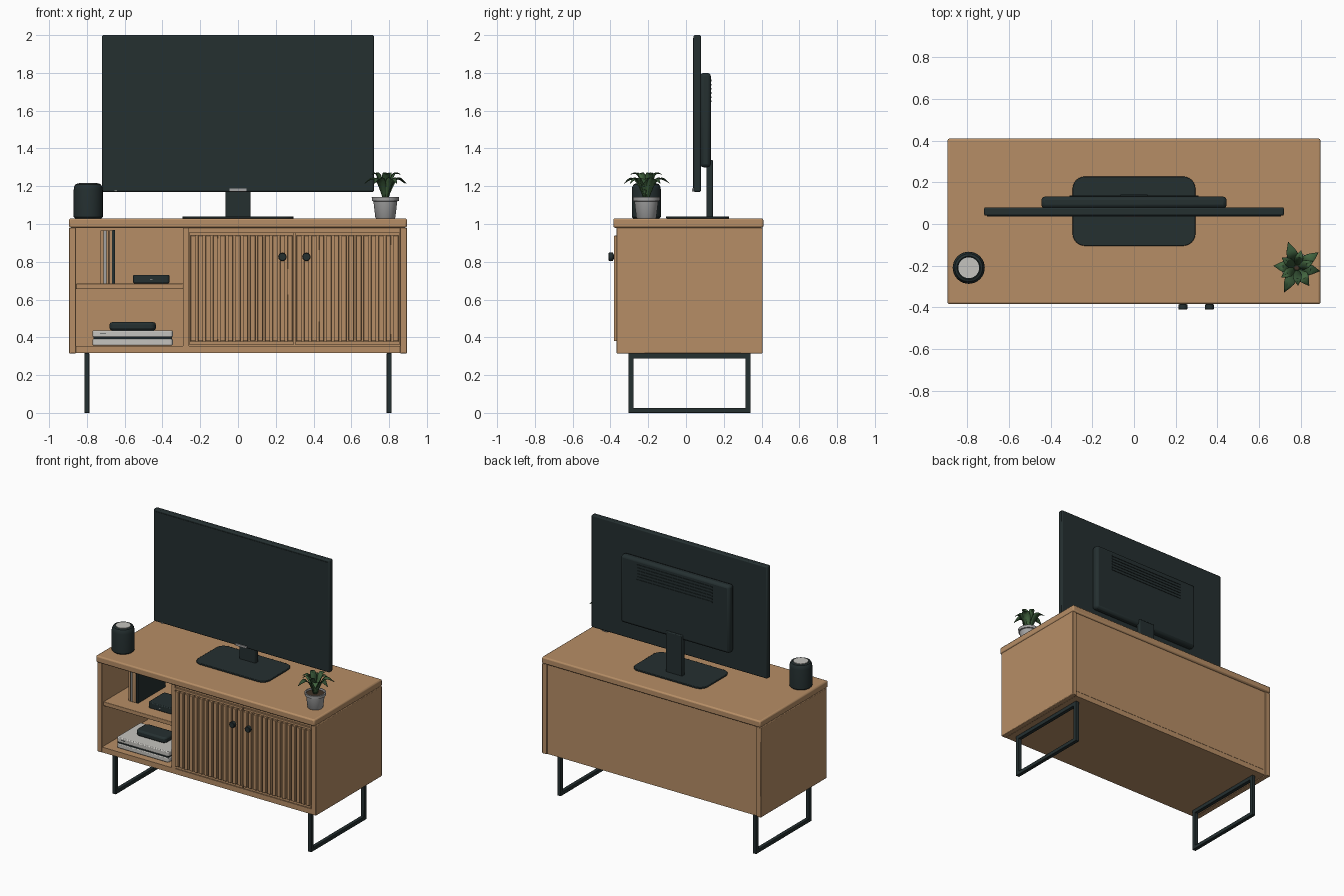
import bpy, bmesh, math
from mathutils import Vector

if "Cube" in bpy.data.objects:
    bpy.data.objects.remove(bpy.data.objects["Cube"])


def material(name, rgb):
    m = bpy.data.materials.new(name)
    m.diffuse_color = (*rgb, 1)
    m.use_nodes = True
    m.node_tree.nodes["Principled BSDF"].inputs["Base Color"].default_value = m.diffuse_color
    return m


WOOD = material("oak wood", (0.47, 0.27, 0.132))
DARK = material("dark charcoal", (0.018, 0.029, 0.03))
LIGHT = material("light grey", (0.56, 0.55, 0.52))
POT = material("pot grey", (0.36, 0.36, 0.36))
LEAF = material("leaf green", (0.055, 0.13, 0.05))
LEAF2 = material("deep leaf green", (0.035, 0.085, 0.035))
SOIL = material("soil brown", (0.05, 0.032, 0.02))


def finish(name, bm, mat, smooth=True):
    bmesh.ops.recalc_face_normals(bm, faces=bm.faces)
    me = bpy.data.meshes.new(name)
    bm.to_mesh(me)
    bm.free()
    me.materials.append(mat)
    ob = bpy.data.objects.new(name, me)
    bpy.context.collection.objects.link(ob)
    if smooth:
        bpy.ops.object.select_all(action='DESELECT')
        ob.select_set(True)
        bpy.context.view_layer.objects.active = ob
        bpy.ops.object.shade_smooth_by_angle(angle=math.radians(35))
    return ob


def box(name, x, y, z, mat, bevel=0.0, corner=0.0, axis=2):
    """Box from ranges; corner rounds the edges along axis, bevel softens all edges."""
    bm = bmesh.new()
    bmesh.ops.create_cube(bm, size=1)
    for v in bm.verts:
        v.co = [r[0] + (c + 0.5) * (r[1] - r[0]) for c, r in zip(v.co, (x, y, z))]
    if corner:
        edges = [e for e in bm.edges
                 if abs((e.verts[0].co - e.verts[1].co).normalized()[axis]) > 0.9]
        bmesh.ops.bevel(bm, geom=edges, offset=corner, segments=6, profile=0.5, affect='EDGES')
    ob = finish(name, bm, mat, bool(corner or bevel))
    if bevel:
        mod = ob.modifiers.new("soft edges", 'BEVEL')
        mod.width = bevel
        mod.segments = 2
        mod.limit_method = 'ANGLE'
        mod.angle_limit = math.radians(40)
    return ob


def lathe(name, profile, loc, mat, sides=32, along_y=False):
    """Spin (radius, height) points about an upright axis, or about -y."""
    bm = bmesh.new()
    rings = []
    for r, h in profile:
        ring = []
        for i in range(sides):
            a = 2 * math.pi * i / sides
            p = Vector((r * math.cos(a), r * math.sin(a), h))
            if along_y:
                p = Vector((p.x, -p.z, p.y))
            ring.append(bm.verts.new(p + Vector(loc)))
        rings.append(ring)
    for a, b in zip(rings, rings[1:]):
        for i in range(sides):
            j = (i + 1) % sides
            bm.faces.new((a[i], a[j], b[j], b[i]))
    bm.faces.new(rings[0])
    bm.faces.new(rings[-1])
    return finish(name, bm, mat)


# Cabinet carcass
box("cabinet_top", (-0.895, 0.895), (-0.385, 0.41), (0.98, 1.03), WOOD, 0.01)
for s, side in ((-1, "left"), (1, "right")):
    box(f"{side}_panel", sorted((s * 0.895, s * 0.857)), (-0.368, 0.405), (0.315, 0.98), WOOD, 0.004)
box("cabinet_bottom", (-0.857, 0.857), (-0.365, 0.395), (0.316, 0.355), WOOD)
box("back_panel", (-0.857, 0.857), (0.375, 0.397), (0.355, 0.979), WOOD)
box("divider", (-0.29, -0.26), (-0.365, 0.375), (0.355, 0.98), WOOD)
box("shelf", (-0.857, -0.29), (-0.35, 0.375), (0.655, 0.685), WOOD, 0.003)
box("door_rail", (-0.26, 0.857), (-0.355, -0.33), (0.955, 0.98), WOOD)

# Slatted doors
for x0, side in ((-0.257, "left"), (0.304, "right")):
    x1 = x0 + 0.552
    box(f"{side}_door_panel", (x0, x1), (-0.358, -0.335), (0.36, 0.955), WOOD)
    box(f"{side}_door_top_rail", (x0, x1), (-0.368, -0.358), (0.94, 0.955), WOOD)
    box(f"{side}_door_bottom_rail", (x0, x1), (-0.368, -0.358), (0.36, 0.378), WOOD)
    pitch = 0.552 / 14
    for i in range(14):
        c = x0 + (i + 0.5) * pitch
        box(f"{side}_door_slat_{i + 1}", (c - 0.0135, c + 0.0135), (-0.382, -0.358),
            (0.38, 0.938), WOOD, 0.003)
for x, side in ((0.235, "left"), (0.362, "right")):
    lathe(f"{side}_knob", [(0.012, 0), (0.012, 0.012), (0.022, 0.016), (0.022, 0.036), (0.019, 0.04)],
          (x, -0.371, 0.826), DARK, 24, True)

# Rectangular loop legs
for x, side in ((-0.8, "left"), (0.8, "right")):
    xr = (x - 0.0135, x + 0.0135)
    box(f"{side}_leg_foot", xr, (-0.305, 0.342), (0, 0.027), DARK, 0.002)
    box(f"{side}_leg_top", xr, (-0.305, 0.342), (0.288, 0.316), DARK, 0.002)
    box(f"{side}_leg_front", xr, (-0.305, -0.278), (0.02, 0.3), DARK, 0.002)
    box(f"{side}_leg_back", xr, (0.315, 0.342), (0.02, 0.3), DARK, 0.002)

# Television
box("screen_body", (-0.72, 0.72), (0.04, 0.08), (1.17, 2.0), DARK, 0.008)
box("screen_glass", (-0.705, 0.705), (0.037, 0.041), (1.19, 1.985), DARK)
box("screen_rear_housing", (-0.445, 0.445), (0.075, 0.132), (1.3, 1.8), DARK, 0.018)
for i in range(6):
    z = 1.645 + i * 0.022
    box(f"rear_vent_{i + 1}", (-0.31, 0.31), (0.13, 0.136), (z, z + 0.009), DARK)
box("chin_plate", (-0.045, 0.045), (0.033, 0.042), (1.172, 1.187), POT)
box("status_light", (-0.655, -0.64), (0.036, 0.042), (1.171, 1.177), LIGHT)
box("stand_neck", (-0.067, 0.067), (0.108, 0.142), (1.035, 1.34), DARK, 0.006)
box("stand_base", (-0.295, 0.295), (-0.105, 0.228), (1.029, 1.041), DARK, 0.003, 0.06)

# Speaker
lathe("speaker_body", [(0.07, 0), (0.077, 0.008), (0.077, 0.15), (0.074, 0.168), (0.067, 0.18),
                       (0.056, 0.185), (0.052, 0.182)], (-0.793, -0.21, 1.03), DARK)
lathe("speaker_top_disc", [(0.05, 0), (0.05, 0.006)], (-0.793, -0.21, 1.21), LIGHT)

# Upright books
for i, (x0, x1, h, m) in enumerate(((-0.728, -0.712, 0.965, WOOD), (-0.71, -0.698, 0.965, POT),
                                    (-0.696, -0.684, 0.965, WOOD), (-0.682, -0.667, 0.965, WOOD),
                                    (-0.665, -0.65, 0.968, DARK))):
    box(f"book_{i + 1}", (x0, x1), (-0.24, 0.08), (0.685, h), m, 0.001)
    if m != DARK:
        box(f"book_cover_{i + 1}", (x1, x1 + 0.002), (-0.24, 0.08), (0.685, h), DARK)

# Electronics on the shelves
box("media_box", (-0.555, -0.363), (-0.26, -0.07), (0.686, 0.731), DARK, 0.006, 0.015)
box("media_box_light", (-0.465, -0.452), (-0.262, -0.259), (0.705, 0.71), LIGHT)
box("console_lower", (-0.77, -0.345), (-0.32, -0.04), (0.357, 0.392), LIGHT, 0.006, 0.015)
box("console_band", (-0.765, -0.35), (-0.315, -0.045), (0.388, 0.404), DARK)
box("console_upper", (-0.77, -0.345), (-0.32, -0.04), (0.401, 0.437), LIGHT, 0.006, 0.015)
box("console_slot", (-0.73, -0.7), (-0.322, -0.319), (0.419, 0.423), DARK)
box("remote_pad", (-0.68, -0.435), (-0.23, -0.1), (0.437, 0.48), DARK, 0.012, 0.03)

# Potted plant
PX, PY = 0.78, -0.21
lathe("plant_pot", [(0.05, 0), (0.053, 0.004), (0.063, 0.09), (0.071, 0.092), (0.072, 0.112),
                    (0.064, 0.113), (0.061, 0.098)], (PX, PY, 1.03), POT)
lathe("soil", [(0.061, 0), (0.061, 0.004)], (PX, PY, 1.128), SOIL)


def leaf(name, angle, reach, rise, droop, width, mat):
    """Folded leaf blade that arches outward and droops at the tip."""
    bm = bmesh.new()
    out = Vector((math.cos(angle), math.sin(angle), 0))
    across = Vector((-out.y, out.x, 0))
    rows = []
    n = 8
    for i in range(n + 1):
        t = i / n
        mid = Vector((PX, PY, 1.125)) + out * (0.01 + reach * t ** 1.25)
        mid.z += rise * math.sin(min(t * 1.35, 1.0) * math.pi / 2) - droop * t ** 3
        w = max(width * math.sin(math.pi * (0.1 + 0.9 * t) ** 1.1), 0.0012)
        up = Vector((0, 0, w * 0.35))
        rows.append([bm.verts.new(p) for p in (mid - across * w + up, mid, mid + across * w + up)])
    for a, b in zip(rows, rows[1:]):
        for k in (0, 1):
            bm.faces.new((a[k], a[k + 1], b[k + 1], b[k]))
    ob = finish(name, bm, mat)
    mod = ob.modifiers.new("thickness", 'SOLIDIFY')
    mod.thickness = 0.002


for i, (deg, reach) in enumerate(((108, 0.12), (175, 0.1), (243, 0.122), (305, 0.095),
                                  (352, 0.103), (35, 0.118))):
    leaf(f"outer_leaf_{i + 1}", math.radians(deg), reach, 0.125, 0.035, 0.027, LEAF if i % 2 else LEAF2)
for i, deg in enumerate((75, 145, 212, 275, 20)):
    leaf(f"inner_leaf_{i + 1}", math.radians(deg), 0.075, 0.145, 0.006, 0.021, LEAF2 if i % 2 else LEAF)
